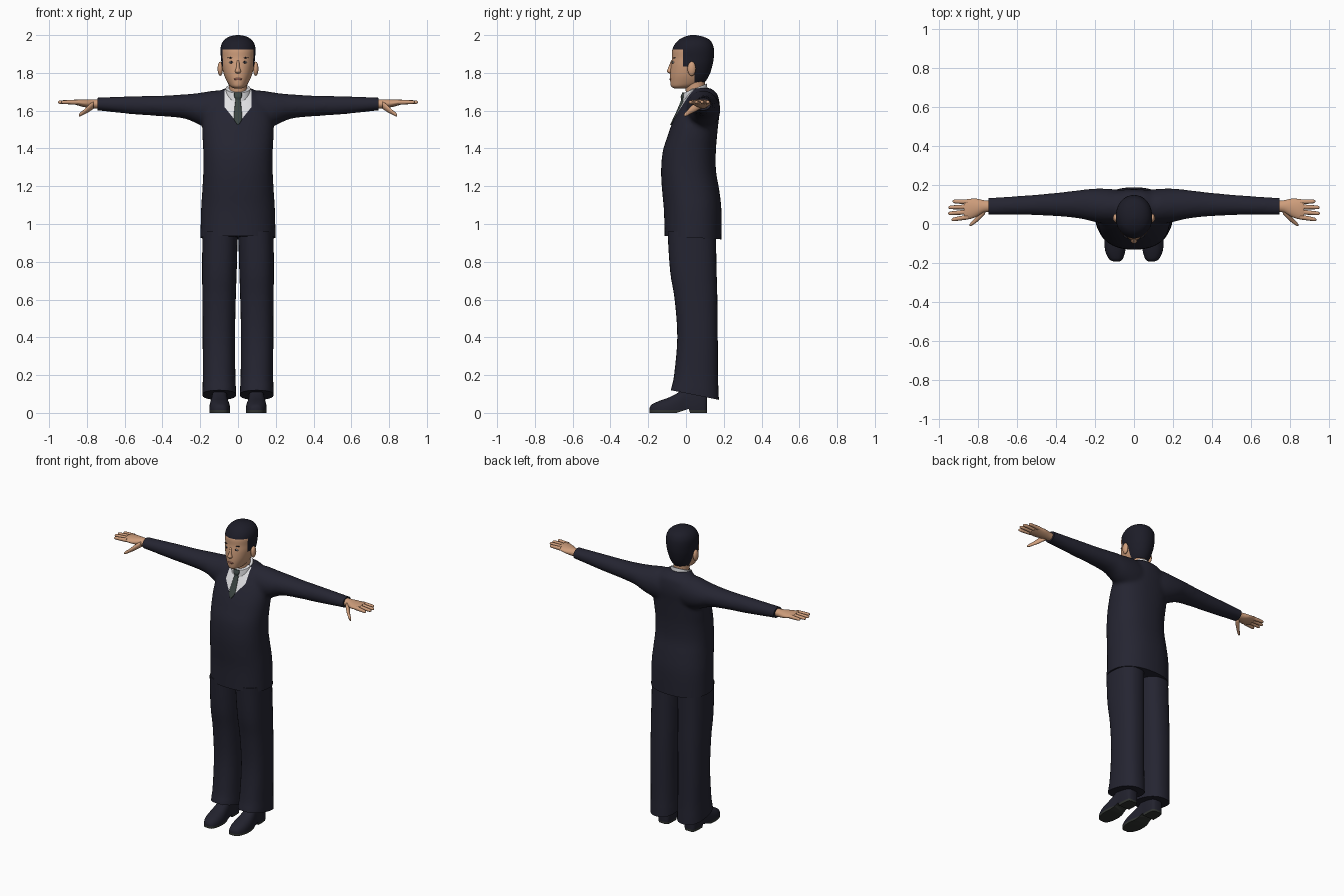
import bpy, bmesh, math
from mathutils import Vector, Matrix

cube = bpy.data.objects.get("Cube")
if cube:
    bpy.data.objects.remove(cube)


def material(name, r, g, b):
    m = bpy.data.materials.new(name)
    m.use_nodes = True
    m.diffuse_color = (r, g, b, 1)
    node = m.node_tree.nodes["Principled BSDF"]
    node.inputs["Base Color"].default_value = (r, g, b, 1)
    node.inputs["Roughness"].default_value = 0.8
    return m


SUIT = material("navy_suit", 0.018, 0.018, 0.031)
SKIN = material("skin", 0.62, 0.34, 0.20)
HAIR = material("dark_hair", 0.012, 0.012, 0.021)
SHIRT = material("white_shirt", 0.75, 0.75, 0.77)
TIE = material("grey_green_tie", 0.045, 0.06, 0.055)
SHOE = material("shoe_leather", 0.016, 0.016, 0.027)
SOLE = material("shoe_sole", 0.03, 0.034, 0.03)
LIPS = material("lips", 0.38, 0.15, 0.11)
EYE = material("eye_white", 0.6, 0.56, 0.52)


def spline(rows, steps):
    """Smoothly interpolate between section rows."""
    out = []
    for i in range(len(rows) - 1):
        a, b, c, d = (rows[min(max(i + k, 0), len(rows) - 1)] for k in (-1, 0, 1, 2))
        for s in range(steps):
            t = s / steps
            out.append([q + 0.5 * t * (r - p + t * (2 * p - 5 * q + 4 * r - w + t * (3 * (q - r) + w - p)))
                        for p, q, r, w in zip(a, b, c, d)])
    return out + [list(rows[-1])]


def loft(bm, axis, rows, n=32, power=2.0, steps=4):
    """Skin rounded sections (position, u_min, u_max, v_min, v_max) along an axis."""
    rings = []
    for t, u0, u1, v0, v1 in spline(rows, steps):
        ring = []
        for k in range(n):
            c, s = math.cos(2 * math.pi * k / n), math.sin(2 * math.pi * k / n)
            u = (u0 + u1) / 2 + (u1 - u0) / 2 * math.copysign(abs(c) ** (2 / power), c)
            v = (v0 + v1) / 2 + (v1 - v0) / 2 * math.copysign(abs(s) ** (2 / power), s)
            ring.append(bm.verts.new({"x": (t, u, v), "y": (u, t, v), "z": (u, v, t)}[axis]))
        rings.append(ring)
    for a, b in zip(rings, rings[1:]):
        for k in range(n):
            bm.faces.new((a[k], a[(k + 1) % n], b[(k + 1) % n], b[k]))
    bm.faces.new(rings[0])
    bm.faces.new(rings[-1])
    bmesh.ops.recalc_face_normals(bm, faces=bm.faces)


def ball(bm, centre, radii):
    mat = Matrix.Translation(centre) @ Matrix.Diagonal((*radii, 1))
    bmesh.ops.create_uvsphere(bm, u_segments=16, v_segments=10, radius=1, matrix=mat)


def cut(bm, point, normal, clear=False, region=None):
    """Slice along a plane; clear removes the normal's side and caps it."""
    faces = [f for f in bm.faces if region is None or region(f.calc_center_median())]
    geom = set(faces) | {e for f in faces for e in f.edges} | {v for f in faces for v in f.verts}
    res = bmesh.ops.bisect_plane(bm, geom=list(geom), plane_co=point, plane_no=normal,
                                 clear_outer=clear, dist=1e-5)
    if clear:
        edges = [g for g in res["geom_cut"] if isinstance(g, bmesh.types.BMEdge)]
        bmesh.ops.holes_fill(bm, edges=edges)


def finish(bm, name, mats, rule=None, mirror=False, angle=50):
    if rule:
        for f in bm.faces:
            f.material_index = rule(f.calc_center_median(), f.normal)
    mesh = bpy.data.meshes.new(name)
    bm.to_mesh(mesh)
    bm.free()
    for m in mats:
        mesh.materials.append(m)
    mesh.shade_smooth()
    mesh.set_sharp_from_angle(angle=math.radians(angle))
    ob = bpy.data.objects.new(name, mesh)
    bpy.context.scene.collection.objects.link(ob)
    if mirror:
        ob.modifiers.new("mirror", "MIRROR").use_mirror_merge = False
    return ob


# Jacket: torso and sleeves fused into one cloth surface
bm = bmesh.new()
torso = [(0.89, .20, -.112, .187), (1.07, .196, -.117, .188), (1.18, .189, -.127, .176),
         (1.28, .184, -.132, .159), (1.38, .184, -.124, .158), (1.46, .188, -.1, .164),
         (1.53, .188, -.075, .171), (1.60, .178, -.042, .179), (1.65, .15, -.014, .176),
         (1.69, .11, .008, .165), (1.72, .07, .02, .13)]
loft(bm, "z", [(z, -w, w, a, b) for z, w, a, b in torso], 40, 2.3)
sleeve = [(.04, 0, .17, 1.5, 1.70), (.12, 0, .18, 1.5, 1.707), (.2, .01, .182, 1.523, 1.695),
          (.28, .028, .174, 1.557, 1.687), (.4, .04, .16, 1.57, 1.68), (.55, .046, .147, 1.58, 1.677),
          (.74, .046, .135, 1.6, 1.67), (.79, .046, .133, 1.602, 1.668)]
for side in (1, -1):
    loft(bm, "x", [(side * r[0], *r[1:]) for r in sleeve], 28)
jacket = finish(bm, "jacket", [SUIT, SHIRT])
fuse = jacket.modifiers.new("fuse", "REMESH")
fuse.mode, fuse.voxel_size = "VOXEL", 0.011
soften = jacket.modifiers.new("soften", "SMOOTH")
soften.factor, soften.iterations = 0.5, 8
fused = bpy.data.meshes.new_from_object(jacket.evaluated_get(bpy.context.evaluated_depsgraph_get()))
bm = bmesh.new()
bm.from_mesh(fused)
bpy.data.objects.remove(jacket)
bpy.data.meshes.remove(fused)
cut(bm, (0, 0, 0.93), (0, -0.06, -1), True)
for side in (1, -1):
    cut(bm, (side * 0.745, 0, 0), (side, 0, 0), True)


# Shirt opening cut into the chest
def chest(c):
    return c.y < 0.04 and c.z > 1.5 and abs(c.x) < 0.12


for side in (1, -1):
    cut(bm, (0, 0, 1.53), (side * 1.25, 0, -1), region=chest)
    cut(bm, (side * 0.072, 0, 0), (side, 0, 0), region=chest)
finish(bm, "jacket", [SUIT, SHIRT],
       lambda c, n: int(chest(c) and abs(c.x) < 0.072 and c.z > 1.53 + 1.25 * abs(c.x)))

# Shirt collar with a sloped top edge
bm = bmesh.new()
loft(bm, "z", [(1.63, -.07, .07, -.018, .12), (1.70, -.068, .068, -.014, .115),
               (1.77, -.056, .056, 0, .108)])
cut(bm, (0, -.01, 1.695), (0, -.4, 1), True)
finish(bm, "shirt_collar", [SHIRT])

# Necktie following the chest
bm = bmesh.new()
tie = [(1.525, .003, -.076), (1.555, .022, -.062), (1.60, .02, -.041), (1.65, .014, -.02),
       (1.66, .013, -.018), (1.675, .02, -.02), (1.695, .02, -.012)]
loft(bm, "z", [(z, -w, w, y - .008, y + .012) for z, w, y in tie], 16, 3)
finish(bm, "necktie", [TIE])

# Neck
bm = bmesh.new()
loft(bm, "z", [(1.66, -.05, .05, .0, .1), (1.71, -.048, .048, -.002, .1), (1.79, -.052, .052, -.02, .1)])
finish(bm, "neck", [SKIN])

# Head with the hairline cut into it
bm = bmesh.new()
head = [(1.718, .02, -.062, .0), (1.728, .04, -.078, .05), (1.75, .056, -.083, .098),
        (1.79, .074, -.084, .124), (1.84, .086, -.08, .14), (1.88, .09, -.074, .147),
        (1.92, .093, -.073, .148), (1.95, .088, -.06, .142), (1.975, .072, -.038, .125),
        (1.992, .045, -.005, .09), (2.0, .01, .025, .05)]
loft(bm, "z", [(z, -w, w, a, b) for z, w, a, b in head], 40, 2.1)
for z in (1.925, 1.835):
    cut(bm, (0, 0, z), (0, 0, 1))
for y in (-.015, .045):
    cut(bm, (0, y, 0), (0, 1, 0))
finish(bm, "head", [SKIN, HAIR],
       lambda c, n: int(c.z > 1.925 or (c.y > -.015 and c.z > 1.835) or (c.y > .045 and c.z > 1.73)))

# Nose
bm = bmesh.new()
loft(bm, "z", [(1.798, -.009, .009, -.09, -.07), (1.808, -.016, .016, -.101, -.07),
               (1.83, -.009, .009, -.093, -.07), (1.865, -.007, .007, -.079, -.06)], 16)
finish(bm, "nose", [SKIN], angle=80)

# Small paired and central face details
for name, mat, centre, radii, pair in (
        ("ears", SKIN, (.094, .03, 1.822), (.014, .022, .038), True),
        ("eyes", EYE, (.034, -.066, 1.856), (.014, .008, .006), True),
        ("pupils", HAIR, (.034, -.0715, 1.856), (.006, .004, .006), True),
        ("eyebrows", HAIR, (.036, -.062, 1.88), (.019, .008, .003), True),
        ("mouth", LIPS, (0, -.078, 1.767), (.022, .010, .007), False)):
    bm = bmesh.new()
    ball(bm, centre, radii)
    finish(bm, name, [mat], mirror=pair, angle=80)

# Hands: palm, four fanned fingers and a lowered thumb
bm = bmesh.new()
loft(bm, "x", [(.73, .062, .118, 1.61, 1.66), (.77, .058, .122, 1.612, 1.66),
               (.81, .036, .13, 1.618, 1.66), (.85, .024, .128, 1.628, 1.66),
               (.872, .03, .122, 1.635, 1.657)], 24)
for base_y, tip_y, tip_x in ((.036, .022, .935), (.062, .054, .953), (.088, .085, .952), (.113, .116, .93)):
    length = tip_x - .85
    loft(bm, "x", [(.85 + length * t, base_y + (tip_y - base_y) * t - r, base_y + (tip_y - base_y) * t + r,
                    1.645 - r, 1.645 + r) for t, r in ((0, .013), (.5, .011), (.9, .009), (1, .003))], 12)
thumb = [(.765, .07, 1.63, .02), (.79, .042, 1.612, .019), (.815, .016, 1.593, .013),
         (.835, .0, 1.58, .010), (.843, -.006, 1.575, .004)]
loft(bm, "x", [(x, y - r, y + r, z - r, z + r) for x, y, z, r in thumb], 12)
finish(bm, "hands", [SKIN], mirror=True, angle=80)

# Trouser legs with slanted hems
bm = bmesh.new()
loft(bm, "z", [(.04, .01, .188, -.088, .175), (.12, .011, .188, -.08, .172), (.2, .014, .186, -.063, .169),
               (.4, .016, .187, -.046, .168), (.6, .012, .188, -.06, .166), (.75, .007, .19, -.084, .162),
               (.96, .001, .188, -.098, .158)], 32, 2.4)
cut(bm, (0, -.08, .12), (0, -.2, -1), True)
finish(bm, "trouser_legs", [SUIT], mirror=True)

# Shoes with a flat sole and a low heel step
bm = bmesh.new()
loft(bm, "y", [(-.192, .075, .105, -.01, .028), (-.18, .058, .128, -.03, .045), (-.14, .045, .147, -.04, .064),
               (-.09, .042, .152, -.05, .082), (-.04, .05, .147, -.05, .108), (0, .055, .14, -.05, .14),
               (.06, .054, .14, -.05, .145), (.1, .06, .134, -.05, .13), (.112, .075, .12, -.03, .11)], 32, 2.5)
cut(bm, (0, 0, 0), (0, 0, -1), True)
cut(bm, (0, 0, .014), (0, 0, 1))
for y in (-.05, .01, .022):
    cut(bm, (0, y, 0), (0, 1, 0))
for v in bm.verts:
    if -.05 < v.co.y < .016:
        v.co.z = max(v.co.z, .02 * (v.co.y + .05) / .06)
bm.normal_update()
finish(bm, "shoes", [SHOE, SOLE], lambda c, n: int(c.z < .014 or n.z < -.8), mirror=True)
